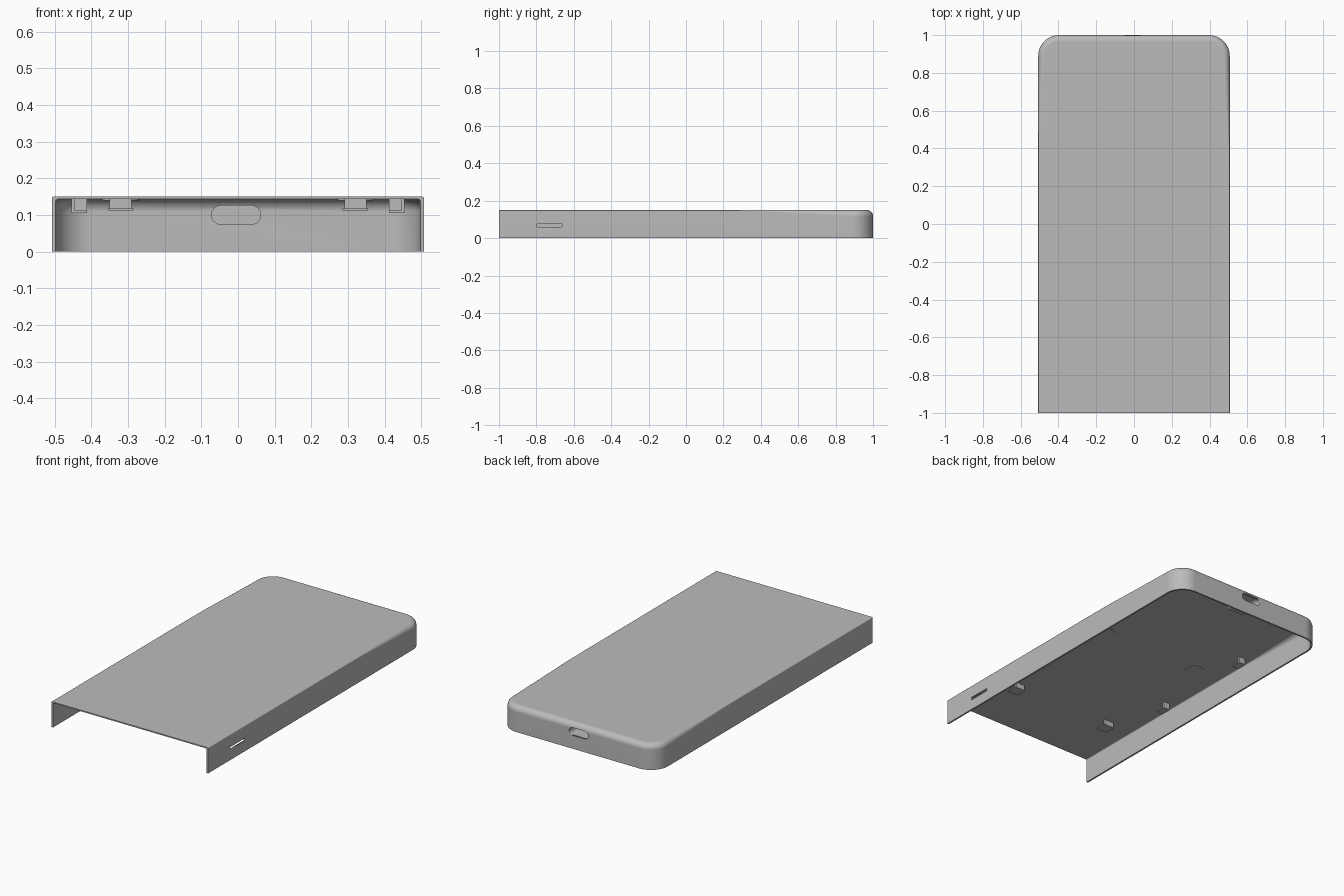
import bpy, bmesh, math
from mathutils import Vector

if "Cube" in bpy.data.objects:
    bpy.data.objects.remove(bpy.data.objects["Cube"])

W, L, H = 0.507, 1.0, 0.15      # half width, half length, height
R, T = 0.11, 0.01               # corner radius, wall thickness

grey = bpy.data.materials.new("plain grey")
grey.use_nodes = True
colour = (0.5, 0.5, 0.5, 1)
grey.diffuse_color = colour
grey.node_tree.nodes["Principled BSDF"].inputs["Base Color"].default_value = colour


def finish(name, bm, angle=35):
    bmesh.ops.recalc_face_normals(bm, faces=bm.faces)
    me = bpy.data.meshes.new(name)
    bm.to_mesh(me)
    bm.free()
    me.materials.append(grey)
    ob = bpy.data.objects.new(name, me)
    bpy.context.collection.objects.link(ob)
    bpy.ops.object.select_all(action="DESELECT")
    ob.select_set(True)
    bpy.context.view_layer.objects.active = ob
    bpy.ops.object.shade_smooth_by_angle(angle=math.radians(angle))
    return ob


def box(bm, centre, size):
    made = bmesh.ops.create_cube(bm, size=1)["verts"]
    for v in made:
        v.co = Vector(centre) + Vector(a * b for a, b in zip(v.co, size))


def stadium(cx, cz, width, height, y, n=8):
    """Rounded slot outline in the xz plane."""
    r = height / 2
    pts = []
    for side in (1, -1):
        for i in range(n + 1):
            a = math.pi * i / n - math.pi / 2
            pts.append((cx + side * (width / 2 - r + r * math.cos(a)), y, cz + side * r * math.sin(a)))
    return pts


def loft(bm, rings, cap_first=True, cap_last=True):
    loops = [[bm.verts.new(p) for p in ring] for ring in rings]
    n = len(loops[0])
    for a, b in zip(loops, loops[1:]):
        for i in range(n):
            bm.faces.new((a[i], a[(i + 1) % n], b[(i + 1) % n], b[i]))
    if cap_first:
        bm.faces.new(loops[0])
    if cap_last:
        bm.faces.new(loops[-1])


# U-shaped plan outline: position, inward direction
path = [(Vector((W, -L + 2 * L * k * 0.1)), Vector((-1, 0))) for k in range(9)]
path[0] = (Vector((W, -L)), Vector((-1, 0)))
for i in range(13):
    a = math.pi / 2 * i / 12
    d = Vector((math.cos(a), math.sin(a)))
    path.append((Vector((W - R, L - R)) + d * R, -d))
path += [(Vector((-p.x, p.y)), Vector((-d.x, d.y))) for p, d in reversed(path)]


def fillet(y):
    """The top edge is crisp at the open end and softer at the closed end."""
    t = min(max((y - 0.3) / 0.6, 0), 1)
    return 0.005 + 0.028 * t * t * (3 - 2 * t)


def skin(bm, inset, top):
    rows = [[(p + d * inset, 0.0) for p, d in path]]
    for k in range(7):
        a = math.pi / 2 * k / 6
        row = []
        for p, d in path:
            f = fillet(p.y)
            row.append((p + d * (inset + f * (1 - math.cos(a))), top - f * (1 - math.sin(a))))
        rows.append(row)
    rows = [[bm.verts.new((p.x, p.y, z)) for p, z in row] for row in rows]
    for a, b in zip(rows, rows[1:]):
        for i in range(len(path) - 1):
            bm.faces.new((a[i], a[i + 1], b[i + 1], b[i]))
    bm.faces.new(rows[-1])
    return rows


# Cover shell
bm = bmesh.new()
outer = skin(bm, 0, H)
inner = skin(bm, T, H - 0.007)
for i in range(len(path) - 1):
    bm.faces.new((outer[0][i], outer[0][i + 1], inner[0][i + 1], inner[0][i]))
for a, b, c, d in zip(outer, outer[1:], inner, inner[1:]):
    for e in (0, -1):
        bm.faces.new((a[e], b[e], d[e], c[e]))
bm.faces.new((outer[-1][0], outer[-1][-1], inner[-1][-1], inner[-1][0]))
shell = finish("cover_shell", bm)

# Openings: port in the back wall, narrow slot in the left wall
bm = bmesh.new()
loft(bm, [stadium(-0.005, 0.1, 0.125, 0.046, y) for y in (0.95, 1.05)])
port_cut = finish("port_cutter", bm)
bm = bmesh.new()
slot = [[(x, p[0], p[2]) for p in stadium(-0.73, 0.068, 0.14, 0.016, 0)] for x in (0.47, 0.54)]
loft(bm, slot)
slot_cut = finish("slot_cutter", bm)
bpy.context.view_layer.objects.active = shell
for cutter in (port_cut, slot_cut):
    cut = shell.modifiers.new("opening", "BOOLEAN")
    cut.object, cut.solver = cutter, "EXACT"
    bpy.ops.object.modifier_apply(modifier=cut.name)
    bpy.data.objects.remove(cutter)
normals = shell.modifiers.new("even shading", "WEIGHTED_NORMAL")
normals.keep_sharp = True

# Closed pocket behind the port
bm = bmesh.new()
wide = lambda y: stadium(-0.005, 0.1, 0.137, 0.054, y)
narrow = lambda y: stadium(-0.005, 0.1, 0.125, 0.046, y)
loft(bm, [narrow(0.88), narrow(0.992), wide(0.992), wide(0.87)])
finish("port_pocket", bm)

# Clips and pads on the underside of the top
for side, label in ((1, "left"), (-1, "right")):
    for y, where in ((0.41, "rear"), (-0.24, "middle")):
        bm = bmesh.new()
        box(bm, (side * 0.432, y, 0.127), (0.04, 0.012, 0.042))
        box(bm, (side * 0.45, y - 0.025, 0.127), (0.008, 0.06, 0.042))
        box(bm, (side * 0.432, y - 0.025, 0.109), (0.04, 0.06, 0.006))
        finish(f"{label}_{where}_edge_clip", bm)

    bm = bmesh.new()
    box(bm, (side * 0.32, -0.6, 0.13), (0.06, 0.012, 0.036))
    box(bm, (side * 0.32, -0.63, 0.115), (0.07, 0.06, 0.006))
    finish(f"{label}_front_clip", bm)

    bm = bmesh.new()
    rings = [[(side * 0.32 + 0.05 * math.cos(a), 0.14 + 0.05 * math.sin(a), z)
              for a in (math.tau * i / 24 for i in range(24))] for z in (0.140, 0.1445)]
    loft(bm, rings)
    finish(f"{label}_round_pad", bm)
